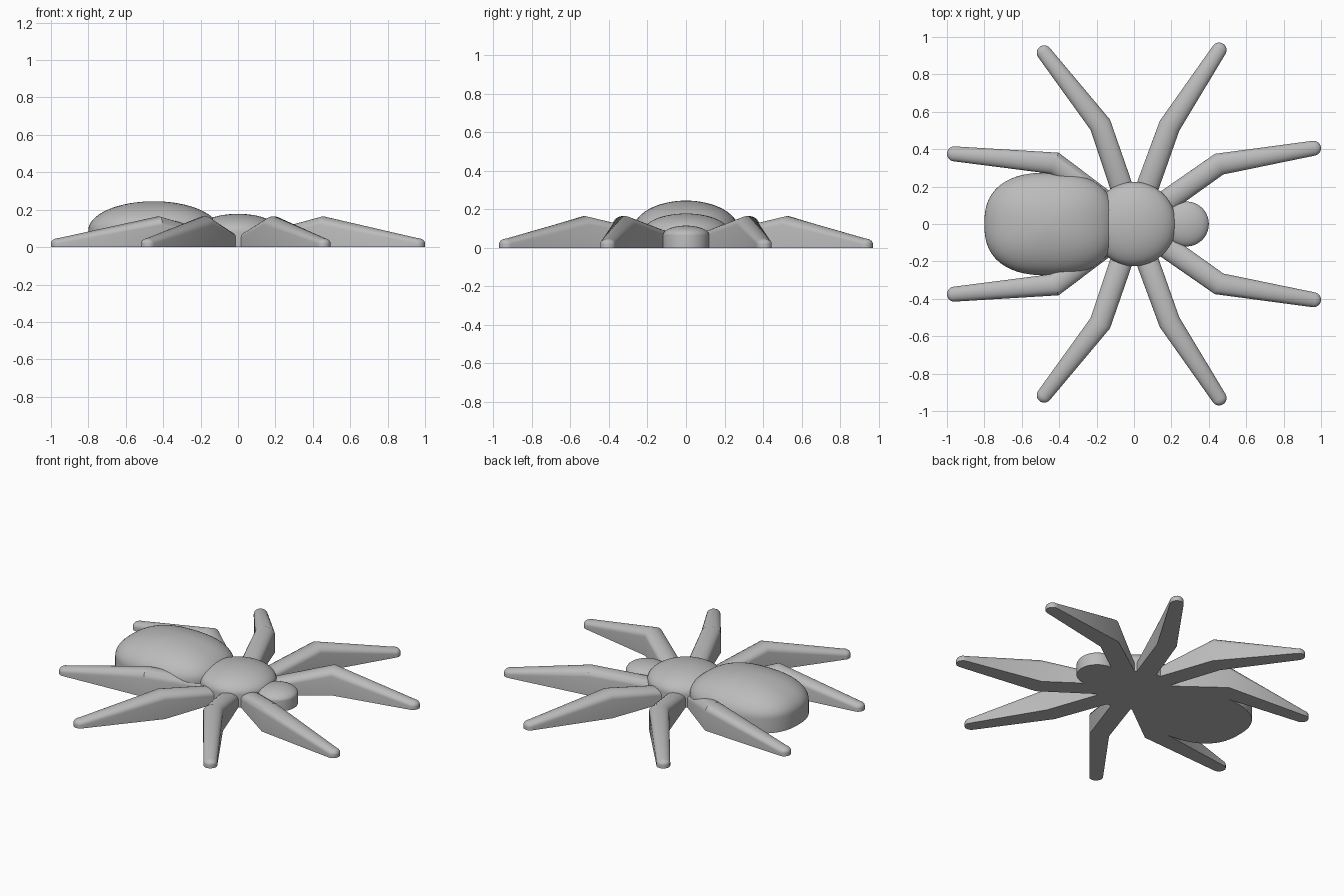
import bpy
import bmesh
from math import sin, cos, pi
from mathutils import Vector

if "Cube" in bpy.data.objects:
    bpy.data.objects.remove(bpy.data.objects["Cube"], do_unlink=True)

grey = bpy.data.materials.new("plain grey")
grey.use_nodes = True
grey.diffuse_color = (0.5, 0.5, 0.5, 1)
grey.node_tree.nodes["Principled BSDF"].inputs["Base Color"].default_value = (0.5, 0.5, 0.5, 1)


def loft(name, rings):
    """Skin a list of closed rings, cap both ends and smooth the result."""
    bm = bmesh.new()
    loops = [[bm.verts.new(p) for p in ring] for ring in rings]
    n = len(loops[0])
    for a, b in zip(loops, loops[1:]):
        for i in range(n):
            j = (i + 1) % n
            bm.faces.new((a[i], a[j], b[j], b[i]))
    bm.faces.new(loops[0])
    bm.faces.new(loops[-1])
    bmesh.ops.remove_doubles(bm, verts=bm.verts, dist=0.0003)
    bmesh.ops.recalc_face_normals(bm, faces=bm.faces)
    mesh = bpy.data.meshes.new(name)
    bm.to_mesh(mesh)
    bm.free()
    mesh.materials.append(grey)
    obj = bpy.data.objects.new(name, mesh)
    bpy.context.collection.objects.link(obj)
    bpy.ops.object.select_all(action="DESELECT")
    obj.select_set(True)
    bpy.context.view_layer.objects.active = obj
    bpy.ops.object.shade_smooth_by_angle(angle=0.6)


def dome(name, x, rx, ry, wall, top, power=2.0, sides=64, steps=16):
    """Upright wall on the ground with a rounded cap."""
    def ring(scale, z):
        points = []
        for i in range(sides):
            c, s = cos(2 * pi * i / sides), sin(2 * pi * i / sides)
            r = scale / (abs(c) ** power + abs(s) ** power) ** (1 / power)
            points.append((x + rx * r * c, ry * r * s, z))
        return points
    rings = [ring(1, 0)]
    for k in range(steps):
        a = pi / 2 * k / steps
        rings.append(ring(cos(a), wall + (top - wall) * sin(a)))
    rings.append(ring(0.004, top))
    loft(name, rings)


def leg(name, knee, tip, side):
    """Ridge from the body centre over a knee to a rounded tip."""
    knee, tip = Vector((knee[0], knee[1] * side)), Vector((tip[0], tip[1] * side))
    inner, outer = knee.normalized(), (tip - knee).normalized()
    bisector = (inner + outer).normalized()

    def section(centre, along, width, wall, cap):
        across = Vector((-along.y, along.x))
        profile = [(-1, 0)]
        profile += [(-cos(pi * i / 12), wall + cap * sin(pi * i / 12)) for i in range(13)]
        profile.append((1, 0))
        return [(*(centre + across * width * u), z) for u, z in profile]

    rings = [section(Vector((0, 0)), inner, 0.062, 0.01, 0.03),
             section(knee, bisector, 0.058 / bisector.dot(inner), 0.12, 0.045)]
    for k in range(9):
        a = pi / 2 * k / 8
        rings.append(section(tip + outer * 0.04 * sin(a), outer,
                             0.04 * cos(a), 0.02, 0.028 * cos(a)))
    loft(name, rings)


# Body
dome("abdomen", -0.45, 0.35, 0.275, 0.09, 0.245, power=2.5)
dome("thorax", 0, 0.225, 0.225, 0.08, 0.178)
dome("head", 0.28, 0.12, 0.12, 0.065, 0.115)

# Legs, mirrored across the body axis
legs = {
    "front_leg": ((0.455, 0.32), (0.96, 0.405)),
    "front_middle_leg": ((0.19, 0.525), (0.455, 0.93)),
    "back_middle_leg": ((-0.18, 0.53), (-0.48, 0.915)),
    "back_leg": ((-0.425, 0.325), (-0.96, 0.375)),
}
for name, (knee, tip) in legs.items():
    for label, side in (("far", 1), ("near", -1)):
        leg(f"{label}_{name}", knee, tip, side)
